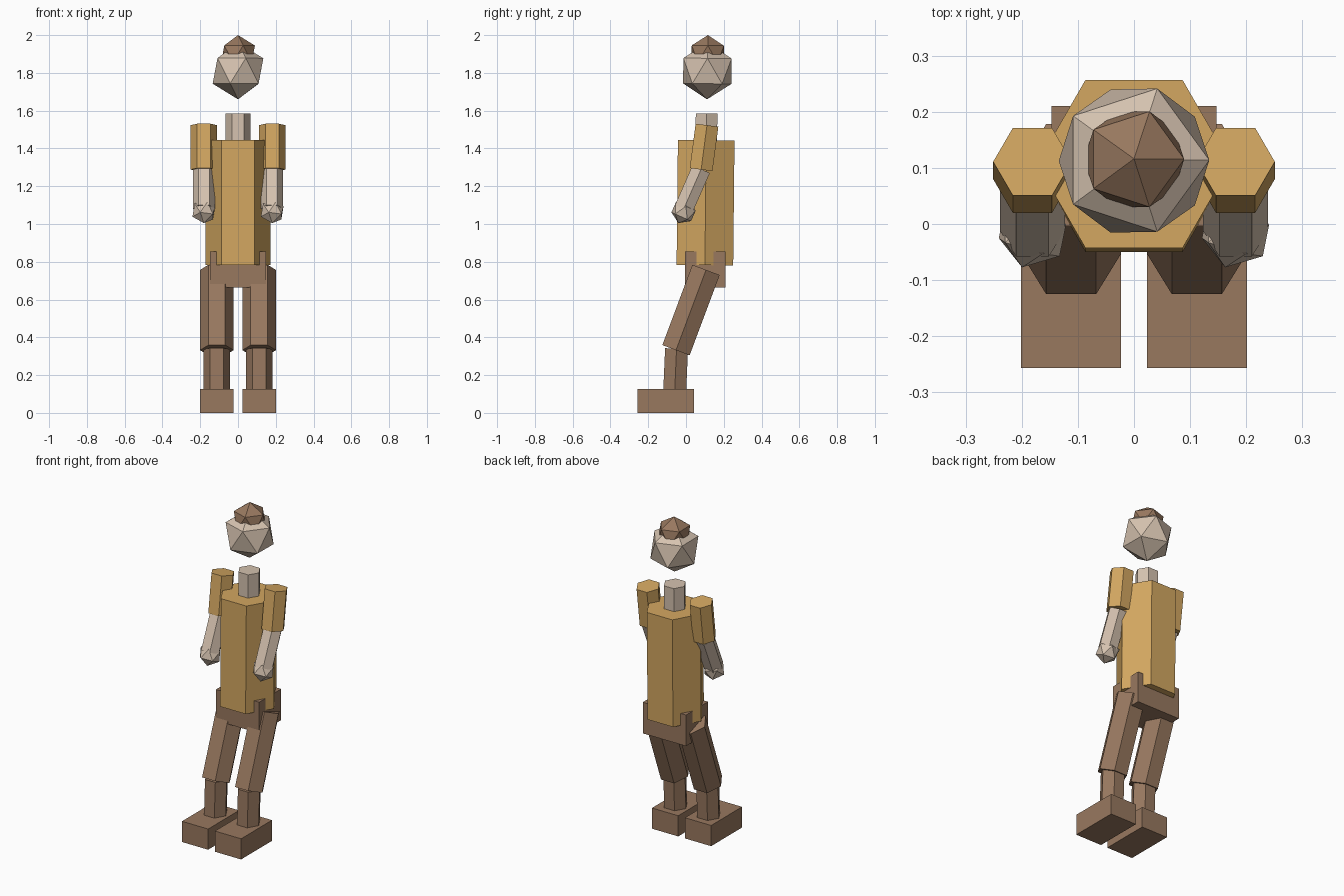
import bpy
import bmesh
import math
from mathutils import Matrix, Vector

if "Cube" in bpy.data.objects:
    bpy.data.objects.remove(bpy.data.objects["Cube"], do_unlink=True)


def make_material(name, srgb):
    """Flat material from 0-255 display values, converted to linear."""
    linear = [((c / 255 + 0.055) / 1.055) ** 2.4 for c in srgb] + [1]
    mat = bpy.data.materials.new(name)
    mat.use_nodes = True
    mat.diffuse_color = linear
    mat.node_tree.nodes["Principled BSDF"].inputs["Base Color"].default_value = linear
    return mat


tan = make_material("tan cloth", (211, 167, 97))
brown = make_material("brown", (152, 120, 95))
skin = make_material("pale skin", (213, 194, 175))


def finish(name, bm, mat):
    mesh = bpy.data.meshes.new(name)
    bm.to_mesh(mesh)
    bm.free()
    mesh.materials.append(mat)
    obj = bpy.data.objects.new(name, mesh)
    bpy.context.collection.objects.link(obj)


def box(name, low, high, mat):
    low, high = Vector(low), Vector(high)
    bm = bmesh.new()
    bmesh.ops.create_cube(bm, size=1, matrix=Matrix.LocRotScale(
        (low + high) / 2, None, high - low))
    finish(name, bm, mat)


def hex_prism(name, bottom, top, radius, mat):
    """Six-sided prism between two points, corners towards left and right."""
    bottom, top = Vector(bottom), Vector(top)
    axis = top - bottom
    lean = Matrix.Rotation(-math.atan2(axis.y, axis.z), 4, "X")
    turn = Matrix.Rotation(math.radians(90), 4, "Z")
    bm = bmesh.new()
    bmesh.ops.create_cone(bm, cap_ends=True, segments=6, radius1=radius,
                          radius2=radius, depth=axis.length,
                          matrix=Matrix.Translation((bottom + top) / 2) @ lean @ turn)
    finish(name, bm, mat)


def ball(name, center, radius, mat, lean=0):
    """Twenty-sided ball."""
    bm = bmesh.new()
    bmesh.ops.create_icosphere(
        bm, subdivisions=1, radius=radius,
        matrix=Matrix.Translation(center) @ Matrix.Rotation(math.radians(lean), 4, "X"))
    finish(name, bm, mat)


# Body and head
hex_prism("torso", (0, 0.1, 0.782), (0, 0.107, 1.443), 0.173, tan)
box("pelvis", (-0.147, -0.004, 0.664), (0.147, 0.21, 0.855), brown)
hex_prism("neck", (0, 0.107, 1.42), (0, 0.109, 1.585), 0.066, skin)
ball("head", (0, 0.113, 1.81), 0.15, skin, -0.7)
ball("hair", (0, 0.115, 1.9), 0.1, brown, -0.7)

# Arms and legs
for side, s in (("left", 1), ("right", -1)):
    arm, leg = 0.181 * s, 0.112 * s
    hex_prism(side + "_sleeve", (arm, 0.08, 1.288), (arm, 0.111, 1.523), 0.07, tan)
    hex_prism(side + "_forearm", (arm, -0.012, 1.08), (arm, 0.08, 1.29), 0.058, skin)
    ball(side + "_hand", (arm, -0.013, 1.066), 0.067, skin, -24)
    hex_prism(side + "_thigh", (leg, -0.053, 0.332), (leg, 0.106, 0.757), 0.089, brown)
    hex_prism(side + "_shin", (leg, -0.06, 0.11), (leg, -0.05, 0.34), 0.07, brown)
    box(side + "_foot", (leg - 0.089, -0.257, 0), (leg + 0.089, 0.043, 0.127), brown)
